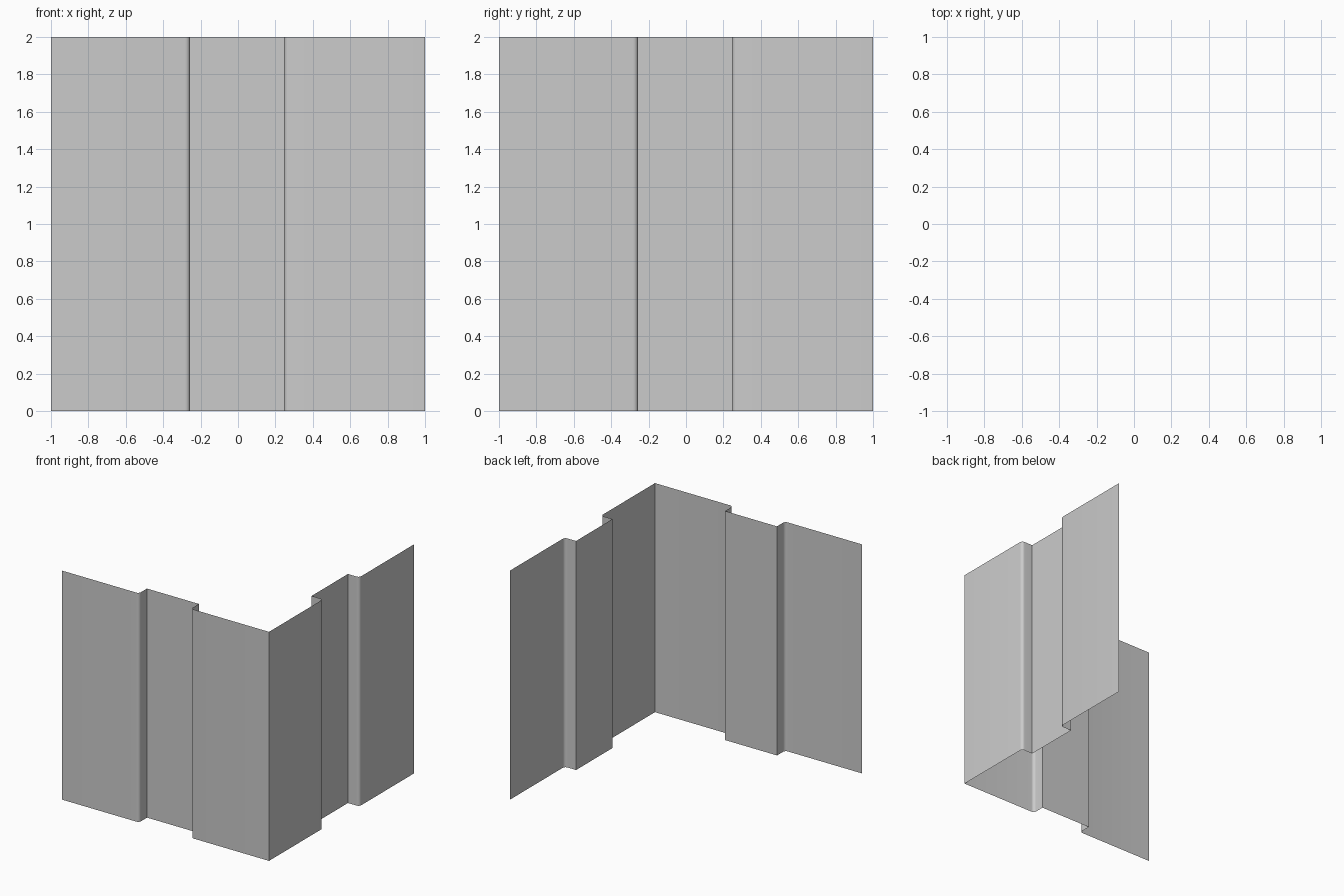
import bpy, bmesh
from math import pi, sin, cos

if "Cube" in bpy.data.objects:
    bpy.data.objects.remove(bpy.data.objects["Cube"])

HEIGHT, DEPTH, R = 2.0, 0.11, 0.027


def rounded_lip(edge, sign):
    """Outer lip of the channel: quarter round turning into the side wall."""
    return [(edge + sign * R * sin(a), R - R * cos(a))
            for a in (i * pi / 2 / 6 for i in range(7))]


# Plan profile of one wall: (position along wall, inward depth)
profile = [(-1, 0)]
profile += rounded_lip(-0.283, 1)
profile += [(-0.256, DEPTH), (0.246, DEPTH)]
profile += rounded_lip(0.273, -1)[::-1]
profile += [(1, 0)]


def make_wall(name, angle):
    bm = bmesh.new()
    low = [bm.verts.new((t, -1 + d, 0)) for t, d in profile]
    edges = [bm.edges.new(pair) for pair in zip(low, low[1:])]
    top = bmesh.ops.extrude_edge_only(bm, edges=edges)["geom"]
    bmesh.ops.translate(bm, vec=(0, 0, HEIGHT),
                        verts=[g for g in top if isinstance(g, bmesh.types.BMVert)])
    # Make the sheet face outward (-y before rotation)
    bm.normal_update()
    if sum(f.normal.y * f.calc_area() for f in bm.faces) > 0:
        bmesh.ops.reverse_faces(bm, faces=bm.faces[:])
    mesh = bpy.data.meshes.new(name)
    bm.to_mesh(mesh)
    bm.free()
    obj = bpy.data.objects.new(name, mesh)
    bpy.context.collection.objects.link(obj)
    obj.rotation_euler.z = angle
    bpy.ops.object.select_all(action='DESELECT')
    obj.select_set(True)
    bpy.context.view_layer.objects.active = obj
    bpy.ops.object.shade_smooth_by_angle(angle=pi / 6)


# Two identical sheet walls meeting at the front right corner
make_wall("front_wall", 0)
make_wall("right_wall", pi / 2)
